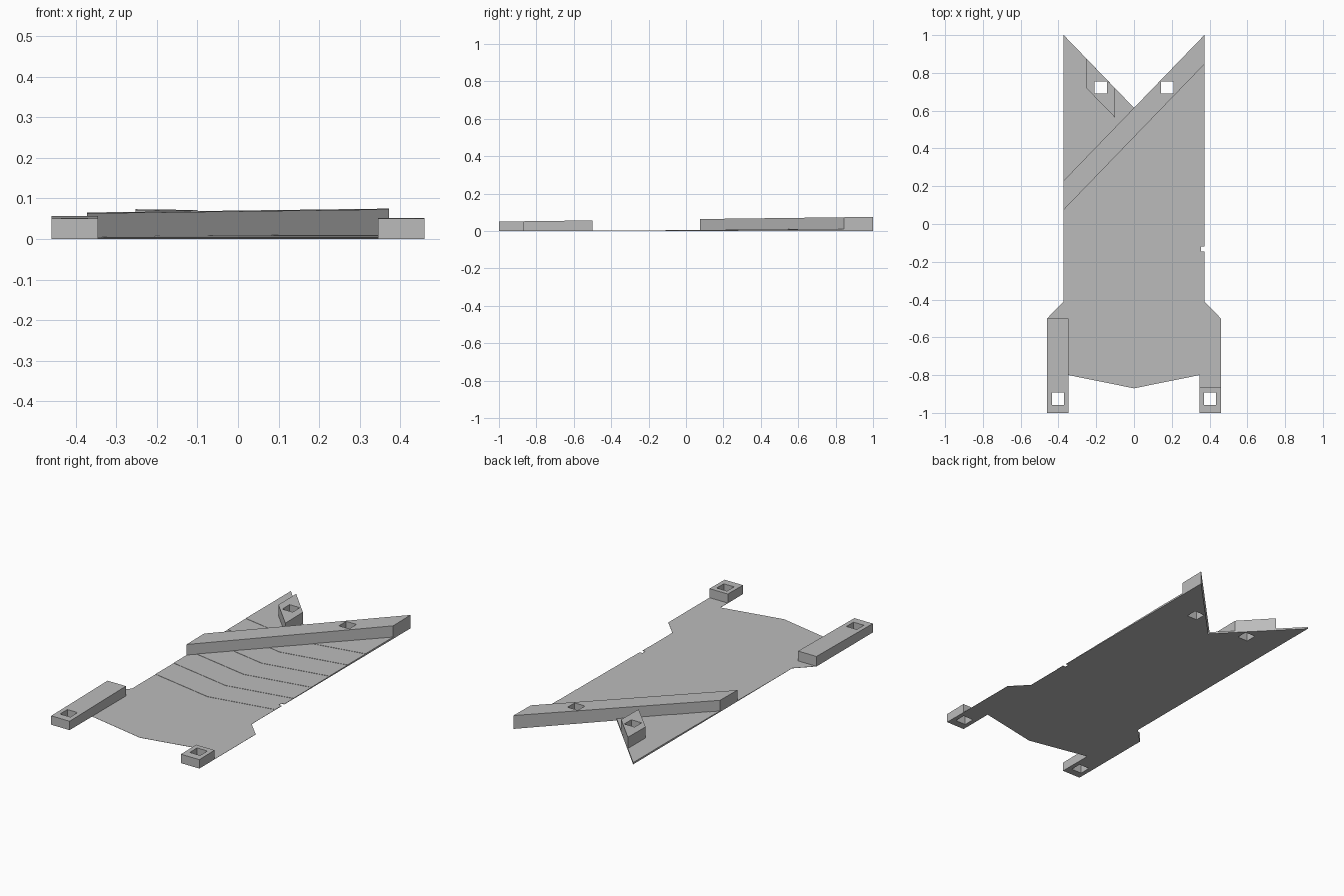
import bpy
import bmesh

cube = bpy.data.objects.get("Cube")
if cube:
    bpy.data.objects.remove(cube)

grey = bpy.data.materials.new("plain grey")
grey.use_nodes = True
colour = (0.5, 0.5, 0.5, 1)
grey.diffuse_color = colour
grey.node_tree.nodes["Principled BSDF"].inputs["Base Color"].default_value = colour


def bar_top(x, y):
    # Tops of the raised bars climb gently towards the back
    return 0.05 + 0.0125 * (y + 1)


def prism(name, outline, bottom, top):
    """Extrude a counter-clockwise outline; top is a function of x and y."""
    bm = bmesh.new()
    low = [bm.verts.new((x, y, bottom)) for x, y in outline]
    high = [bm.verts.new((x, y, top(x, y))) for x, y in outline]
    bm.faces.new(low[::-1])
    bm.faces.new(high)
    for i in range(len(low)):
        j = (i + 1) % len(low)
        bm.faces.new((low[i], low[j], high[j], high[i]))
    mesh = bpy.data.meshes.new(name)
    bm.to_mesh(mesh)
    bm.free()
    mesh.materials.append(grey)
    obj = bpy.data.objects.new(name, mesh)
    bpy.context.scene.collection.objects.link(obj)
    return obj


def cut_hole(obj, x, y, size=0.064):
    """Cut a square hole right through a part."""
    h = size / 2
    cutter = prism("hole_cutter", [(x - h, y - h), (x + h, y - h),
                                   (x + h, y + h), (x - h, y + h)],
                   -0.1, lambda x, y: 0.2)
    cutter.hide_render = True
    mod = obj.modifiers.new("hole", "BOOLEAN")
    mod.operation = "DIFFERENCE"
    mod.solver = "EXACT"
    mod.object = cutter
    bpy.context.view_layer.update()
    graph = bpy.context.evaluated_depsgraph_get()
    mesh = bpy.data.meshes.new_from_object(obj.evaluated_get(graph))
    obj.modifiers.clear()
    obj.data = mesh
    bpy.data.objects.remove(cutter)


W = 0.372       # half width of the plate
T = 0.46        # half width over the tabs
IN = 0.346      # inner side of the tabs
DIP = 0.07      # forward dip of each chevron
STEP = 0.16     # distance between floor steps
RISE = 0.0015   # height of each floor step
V = 0.615       # bottom of the rear notch
FOOT = 0.0005   # bars start just inside the plate

steps = [-0.2 + STEP * i for i in range(6)]


def chevron(y):
    return [(-W, y), (0, y - DIP), (W, y)]


def level(i):
    return lambda x, y: 0.001 + RISE * i


# Front floor with two tabs and a pointed front edge
front = prism("front_floor", [
    (-T, -1), (-IN, -1), (-IN, -0.8), (0, -0.87), (IN, -0.8), (IN, -1),
    (T, -1), (T, -0.5), (W, -0.41)] + chevron(steps[0])[::-1]
    + [(-W, -0.41), (-T, -0.5)], 0, level(0))

# Stepped chevron floor bands, the first with a small side notch
for i in range(len(steps) - 1):
    side = []
    if i == 0:
        side = [(W, -0.145), (0.355, -0.145), (0.355, -0.12), (W, -0.12)]
    prism(f"floor_band_{i + 1}",
          chevron(steps[i]) + side + chevron(steps[i + 1])[::-1], 0, level(i + 1))

# Rear floor ending in two points
rear = prism("rear_floor", chevron(steps[-1]) + [(W, 1), (0, V), (-W, 1)],
             0, level(len(steps)))

# Raised bars
left_block = prism("front_left_block", [
    (IN, -1), (T, -1), (T, -0.865), (IN, -0.865)], FOOT, bar_top)
right_block = prism("front_right_block", [
    (-T, -1), (-IN, -1), (-IN, -0.5), (-T, -0.5)], FOOT, bar_top)
beam = prism("diagonal_beam", [
    (-W, 0.075), (W, 0.845), (W, 1), (0, V), (-W, 0.23)], FOOT, bar_top)
short_bar = prism("rear_short_bar", [
    (-0.253, 0.72), (-0.1, 0.563), (-0.1, 0.718), (-0.253, 0.877)],
    FOOT, bar_top)

# Square holes through the bars and the floor below
for parts, x, y in (((left_block, front), 0.403, -0.925),
                    ((right_block, front), -0.403, -0.925),
                    ((beam, rear), 0.176, 0.722),
                    ((short_bar, rear), -0.176, 0.722)):
    for part in parts:
        cut_hole(part, x, y)
